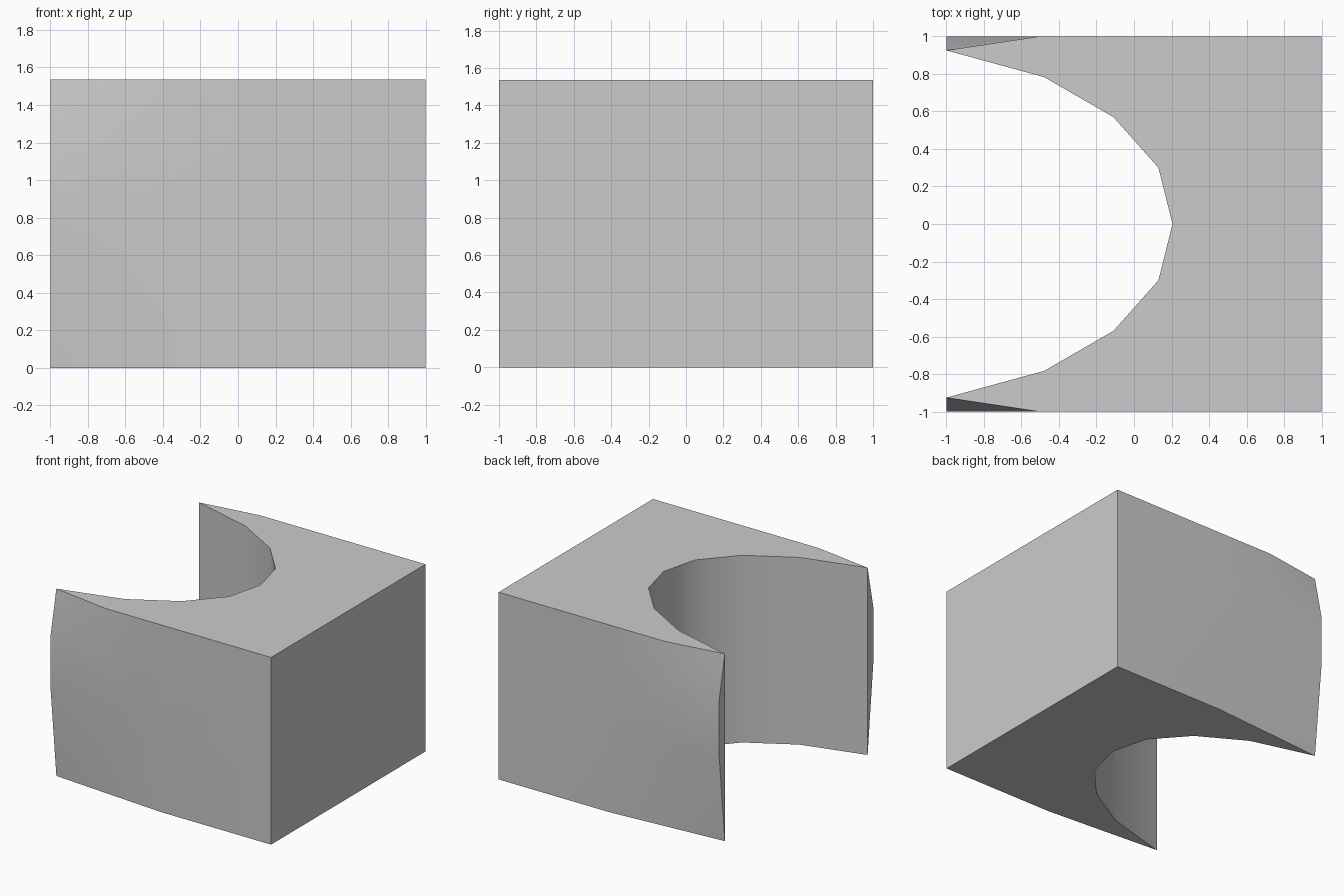
import bpy, bmesh, math

if "Cube" in bpy.data.objects:
    bpy.data.objects.remove(bpy.data.objects["Cube"])

H = 1.535
# half of the scooped recess, from wing tip to its deepest point
SCOOP = [(-1, 0.925), (-0.48, 0.783), (-0.11, 0.57), (0.13, 0.3), (0.205, 0)]
# per height: outer wall depth at x = 1, 0, -0.5, -1 (wing tips pinch at both ends)
LEVELS = [(0, (1, 1, 0.963, 0.925)), (0.74, (1, 1, 1, 1)),
          (1.18, (1, 1, 1, 1)), (H, (1, 1, 1, 0.925))]


def ring(bm, z, depths):
    """Closed outline of the block at one height, mirrored in y."""
    half = list(zip((1, 0, -0.5, -1), depths)) + SCOOP
    outline = half + [(x, -y) for x, y in reversed(half[:-1])]
    return [bm.verts.new((x, y, z)) for x, y in outline]


# scooped block lofted through the outlines
bm = bmesh.new()
rings = [ring(bm, z, d) for z, d in LEVELS]
n = len(rings[0])
for low, high in zip(rings, rings[1:]):
    for i in range(n):
        j = (i + 1) % n
        bm.faces.new((low[i], low[j], high[j], high[i]))
bm.faces.new(rings[0])
bm.faces.new(rings[-1])

# close the pinched wing tips
bmesh.ops.remove_doubles(bm, verts=bm.verts[:], dist=0.0005)
bmesh.ops.recalc_face_normals(bm, faces=bm.faces[:])

mesh = bpy.data.meshes.new("scooped_block")
bm.to_mesh(mesh)
bm.free()
block = bpy.data.objects.new("scooped_block", mesh)
bpy.context.collection.objects.link(block)
bpy.context.view_layer.objects.active = block
block.select_set(True)
bpy.ops.object.shade_smooth_by_angle(angle=math.radians(35))
